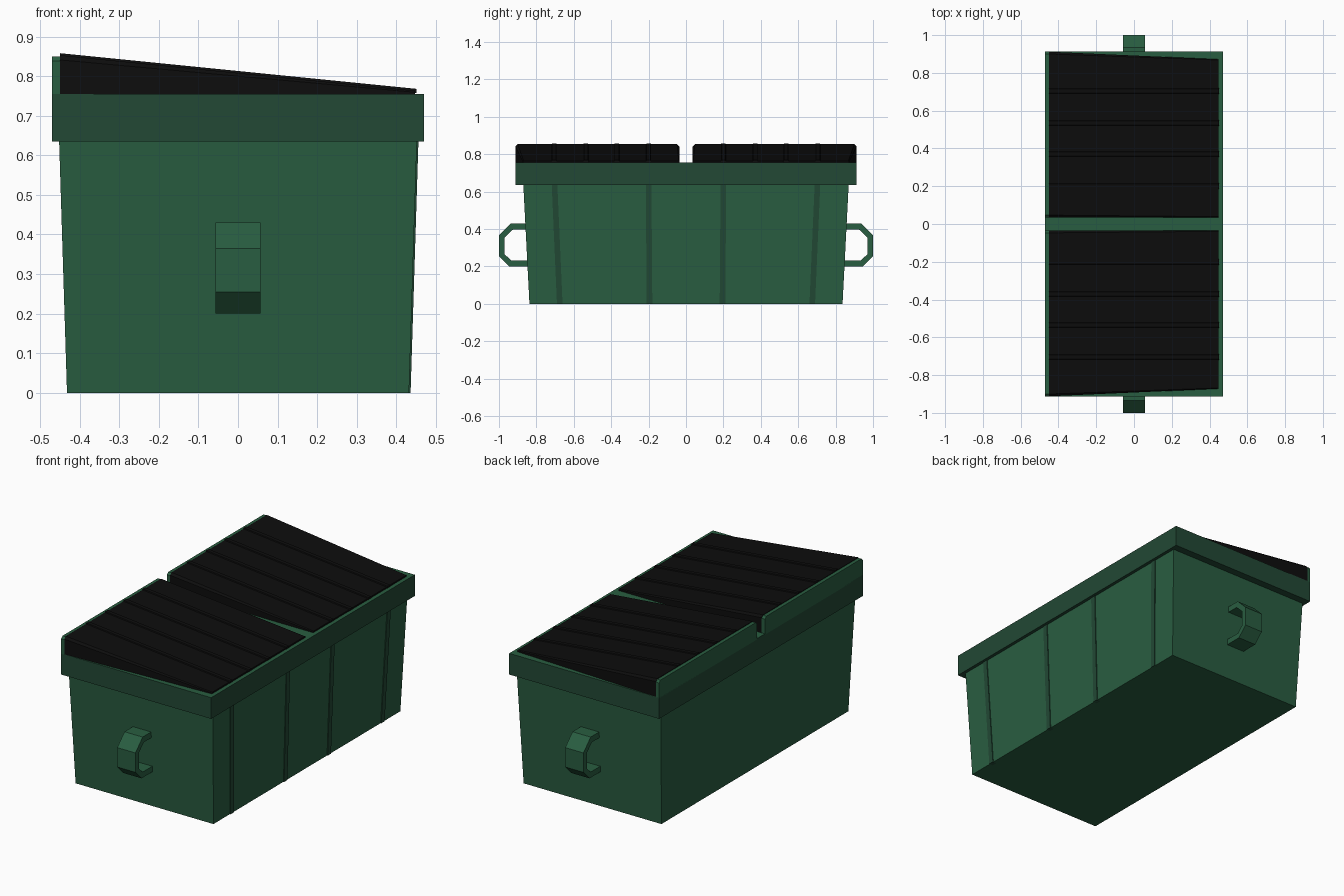
import bpy

if "Cube" in bpy.data.objects:
    bpy.data.objects.remove(bpy.data.objects["Cube"])


def material(name, color):
    m = bpy.data.materials.new(name)
    m.diffuse_color = (*color, 1)
    m.use_nodes = True
    m.node_tree.nodes["Principled BSDF"].inputs["Base Color"].default_value = m.diffuse_color
    return m


GREEN = material("green_paint", (0.022, 0.11, 0.052))
DARK = material("dark_green_paint", (0.016, 0.065, 0.035))
BLACK = material("black_plastic", (0.004, 0.004, 0.004))


def loft(name, a, b, mat):
    """Solid between two matching rings of points."""
    n = len(a)
    faces = [tuple(range(n - 1, -1, -1)), tuple(range(n, 2 * n))]
    faces += [(i, (i + 1) % n, n + (i + 1) % n, n + i) for i in range(n)]
    me = bpy.data.meshes.new(name)
    me.from_pydata(list(a) + list(b), [], faces)
    me.materials.append(mat)
    ob = bpy.data.objects.new(name, me)
    bpy.context.collection.objects.link(ob)
    bpy.context.view_layer.objects.active = ob
    ob.select_set(True)
    bpy.ops.object.mode_set(mode='EDIT')
    bpy.ops.mesh.select_all(action='SELECT')
    bpy.ops.mesh.normals_make_consistent(inside=False)
    bpy.ops.object.mode_set(mode='OBJECT')
    ob.select_set(False)
    return ob


def rect(x, y, z):
    return [(-x, -y, z), (x, -y, z), (x, y, z), (-x, y, z)]


# Tapered bin body and overhanging rim
loft("body", rect(0.432, 0.837, 0), rect(0.452, 0.87, 0.64), GREEN)
rim = loft("rim", rect(0.47, 0.912, 0.635), rect(0.47, 0.912, 0.755), DARK)
rim.data.materials.append(GREEN)
for p in rim.data.polygons:
    if p.normal.z > 0.5:
        p.material_index = 1


def lid_z(x):
    return 0.808 - 0.1 * x


for s, side in ((1, "rear"), (-1, "front")):
    # Ribs on the right wall
    for i, (y0, y1) in enumerate(((0.195, 0.2), (0.675, 0.703))):
        w = 0.015
        ring = lambda x, y, z: [(x - 0.02, s * (y - w), z), (x + 0.004, s * (y - w), z),
                                (x + 0.004, s * (y + w), z), (x - 0.02, s * (y + w), z)]
        loft(f"{side}_rib_{i + 1}", ring(0.432, y0, 0), ring(0.452, y1, 0.64), DARK)

    # Upright plate behind each lid
    plate = [(0.035, 0.75), (0.912, 0.75), (0.912, 0.838), (0.9, 0.85), (0.047, 0.85), (0.035, 0.838)]
    loft(f"{side}_back_plate", [(-0.47, s * y, z) for y, z in plate],
         [(-0.45, s * y, z) for y, z in plate], GREEN)

    # Sloping lid with chamfered long edges
    def lid_ring(x, outer, c):
        t = lid_z(x)
        return [(x, s * y, z) for y, z in ((0.035, 0.75), (outer, 0.75), (outer, t - c),
                                           (outer - c, t), (0.035 + c, t), (0.035, t - c))]
    loft(f"{side}_lid", lid_ring(-0.45, 0.912, 0.012), lid_ring(0.447, 0.872, 0.004), BLACK)

    # Low ridges across the lid
    for i, y in enumerate((0.2, 0.37, 0.535, 0.705)):
        def ridge(x):
            t = lid_z(x)
            return [(x, s * (y + d), t + h) for d, h in
                    ((-0.016, -0.006), (0.016, -0.006), (0.011, 0.005), (-0.011, 0.005))]
        loft(f"{side}_lid_ridge_{i + 1}", ridge(-0.45), ridge(0.451), BLACK)

    # Bent strap handle, made of one segment per bend
    outer = [(0.84, 0.43), (0.935, 0.43), (1.0, 0.365), (1.0, 0.255), (0.945, 0.2), (0.83, 0.2)]
    inner = [(0.84, 0.397), (0.925, 0.397), (0.97, 0.353), (0.97, 0.265), (0.935, 0.232), (0.83, 0.232)]
    prof = outer + inner[::-1]
    loft(f"{side}_handle", [(-0.057, s * y, z) for y, z in prof],
         [(0.057, s * y, z) for y, z in prof], GREEN)
